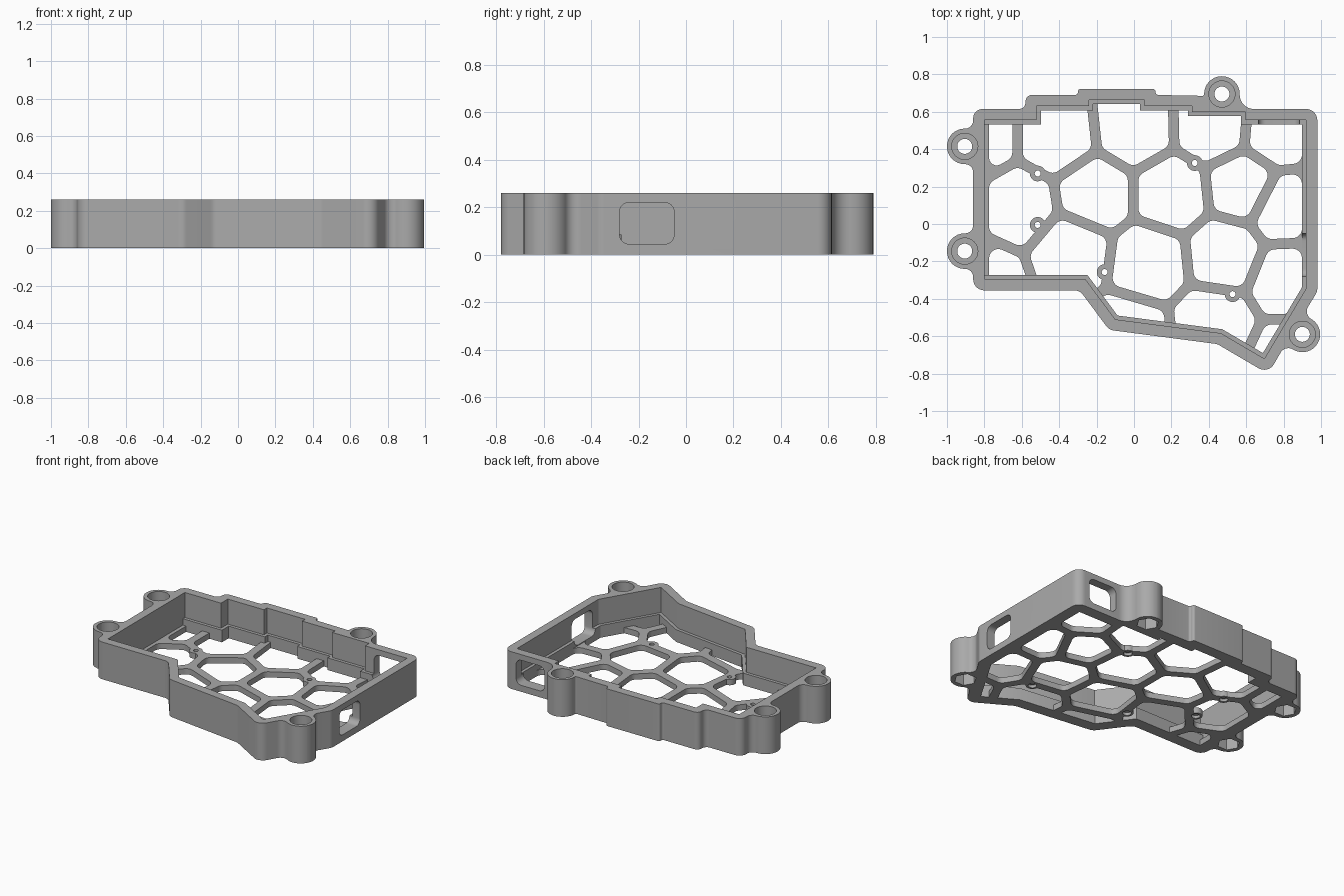
import bpy, bmesh, math
from mathutils import Vector

if "Cube" in bpy.data.objects:
    bpy.data.objects.remove(bpy.data.objects["Cube"], do_unlink=True)

HEIGHT, LEDGE, FLOOR = 0.26, 0.085, 0.04
WALL, RIB = 0.06, 0.028
BOSS = 0.095

grey = bpy.data.materials.new("plastic grey")
grey.use_nodes = True
grey.diffuse_color = (0.4, 0.4, 0.4, 1)
grey.node_tree.nodes["Principled BSDF"].inputs["Base Color"].default_value = (0.4, 0.4, 0.4, 1)


def offset(pts, d):
    """Mitred offset of a counter-clockwise loop, outwards for positive d."""
    out = []
    for i, p in enumerate(pts):
        a, b = (p - pts[i - 1]).normalized(), (pts[(i + 1) % len(pts)] - p).normalized()
        n1, n2 = Vector((a.y, -a.x)), Vector((b.y, -b.x))
        out.append(p + (n1 + n2) * d / (1 + n1.dot(n2)))
    return out


def fillet(pts, radii, clamp=False, steps=8):
    """Replace each corner of a loop by an arc."""
    out = []
    for i, p in enumerate(pts):
        a, b = pts[i - 1] - p, pts[(i + 1) % len(pts)] - p
        la, lb = a.length, b.length
        a, b = a / la, b / lb
        half = a.angle(b) / 2
        if half > 1.55:
            out.append(p)
            continue
        t = radii[i] / math.tan(half)
        if clamp:
            t = min(t, 0.49 * la, 0.49 * lb)
        r = t * math.tan(half)
        c = p + (a + b).normalized() * math.hypot(t, r)
        s, e = p + a * t - c, p + b * t - c
        turn = math.atan2(s.x * e.y - s.y * e.x, s.dot(e))
        for k in range(steps + 1):
            w = turn * k / steps
            out.append(c + Vector((s.x * math.cos(w) - s.y * math.sin(w),
                                   s.x * math.sin(w) + s.y * math.cos(w))))
    return out


def circle(c, r, n=32):
    return [Vector((c[0] + r * math.cos(math.tau * k / n),
                    c[1] + r * math.sin(math.tau * k / n))) for k in range(n)]


def rounded_rect(x0, y0, x1, y1, r):
    pts = [Vector(p) for p in ((x0, y0), (x1, y0), (x1, y1), (x0, y1))]
    return fillet(pts, [r] * 4)


def solid(name, loops, z0, z1, place=lambda u, v, w: (u, v, w)):
    """Extrude flat loops into one prism object."""
    bm = bmesh.new()
    for pts in loops:
        low = [bm.verts.new(place(p.x, p.y, z0)) for p in pts]
        top = [bm.verts.new(place(p.x, p.y, z1)) for p in pts]
        bm.faces.new(low[::-1])
        bm.faces.new(top)
        for i in range(len(pts)):
            j = (i + 1) % len(pts)
            bm.faces.new((low[i], low[j], top[j], top[i]))
    bmesh.ops.recalc_face_normals(bm, faces=bm.faces)
    mesh = bpy.data.meshes.new(name)
    bm.to_mesh(mesh)
    bm.free()
    mesh.materials.append(grey)
    ob = bpy.data.objects.new(name, mesh)
    bpy.context.collection.objects.link(ob)
    return ob


def combine(ob, other, operation="DIFFERENCE"):
    mod = ob.modifiers.new("bool", "BOOLEAN")
    mod.operation, mod.solver, mod.object = operation, "EXACT", other
    bpy.context.view_layer.objects.active = ob
    bpy.ops.object.modifier_apply(modifier=mod.name)
    bpy.data.objects.remove(other, do_unlink=True)


def cut(ob, loops, z0, z1, **kw):
    combine(ob, solid("cutter", loops, z0, z1, **kw))


# Inner cavity, the narrower opening under the ledge, and the outer wall line
cavity = [Vector(p) for p in (
    (-.80, -.295), (-.26, -.295), (-.10, -.51), (.465, -.584), (.697, -.72), (.92, -.345),
    (.92, .555), (.595, .555), (.595, .60), (.31, .60), (.31, .63), (.055, .63),
    (.055, .663), (-.24, .663), (-.24, .63), (-.52, .63), (-.52, .555), (-.80, .555))]
opening = [Vector((-.80 if p.x < -.75 else p.x, p.y)) for p in offset(cavity, -0.022)]
outer = offset(cavity, WALL)


def boss(c, n, d_in, d_out):
    """Outline corners and radii of a screw boss standing out along n."""
    c, n = Vector(c), Vector(n).normalized()
    t = Vector((-n.y, n.x)) * BOSS
    pts = (c - t - n * d_in, c - t + n * BOSS, c + t + n * BOSS, c + t - n * d_out)
    tip = BOSS * 0.99
    return list(zip(pts, (d_in * .95, tip, tip, d_out * .95)))


screws = [(.9, -.59), (.47, .695), (-.905, .415), (-.905, -.145)]
corner = lambda ids, r: [(outer[i], r) for i in ids]
path = (corner(range(5), WALL) + boss(screws[0], (.857, -.516), .05, .05)
        + corner((5, 6), WALL) + boss(screws[1], (0, 1), .08, .01)
        + corner(range(11, 15), .016) + corner((15, 16), .035) + corner((17,), .05)
        + boss(screws[2], (-1, 0), .045, .045) + boss(screws[3], (-1, 0), .045, .045))
outline = fillet([p for p, r in path], [r for p, r in path])

# Wall frame with ledge, screw bosses and two port windows
frame = solid("wall_frame", [outline], 0, HEIGHT)
cut(frame, [cavity], LEDGE, 1)
cut(frame, [opening], -1, 0.5)
cut(frame, [circle(s, .04) for s in screws], -1, 1)
cut(frame, [circle(s, .07) for s in screws], HEIGHT - .1, 1)
cut(frame, [circle(s, .072, 6) for s in screws], -1, .08)
cut(frame, [rounded_rect(-.28, .045, -.05, .22, .04)], .85, 1.2, place=lambda u, v, w: (w, u, v))
cut(frame, [rounded_rect(.665, .045, .885, .22, .04)], .5, .8, place=lambda u, v, w: (u, w, v))

# Floor with rounded cells around scattered centres
centres = [Vector(p) for p in (
    (-.83, .465), (-.415, .465), (0, .51), (.425, .52), (.77, .49),
    (-.62, .095), (-.21, .16), (.20, .16), (.58, .20), (.805, .085),
    (-.80, -.305), (-.335, -.145), (.08, -.20), (.485, -.16), (.82, -.295),
    (-.035, -.59), (.43, -.535), (.83, -.72))]


def clip(pts, origin, n):
    """Keep the part of a convex loop behind a line."""
    out = []
    for i, b in enumerate(pts):
        a = pts[i - 1]
        da, db = (a - origin).dot(n), (b - origin).dot(n)
        if da * db < 0:
            out.append(a + (b - a) * da / (da - db))
        if db <= 0:
            out.append(b)
    return out


def cell(c):
    pts = [Vector(p) for p in ((-.775, -1), (.898, -1), (.898, 1), (-.775, 1))]
    for o in centres:
        if o is not c:
            n = (o - c).normalized()
            pts = clip(pts, (o + c) / 2 - n * RIB, n)
    return fillet(pts, [.05] * len(pts), clamp=True, steps=6)


floor = solid("floor_grid", [opening], 0, FLOOR)
cut(floor, [cell(c) for c in centres], -1, 1)

# Small screw pads in the floor
pads = [(-.515, .27), (-.515, -.005), (-.157, -.257), (.325, .326), (.527, -.375)]
combine(floor, solid("pads", [circle(p, .042) for p in pads], 0, FLOOR), "UNION")
cut(floor, [circle(p, .016, 20) for p in pads], -1, 1)
cut(floor, [circle(p, .028, 20) for p in pads], -1, FLOOR / 2)

for ob in (frame, floor):
    bpy.ops.object.select_all(action="DESELECT")
    ob.select_set(True)
    bpy.context.view_layer.objects.active = ob
    bpy.ops.object.shade_smooth_by_angle(angle=math.radians(30))
